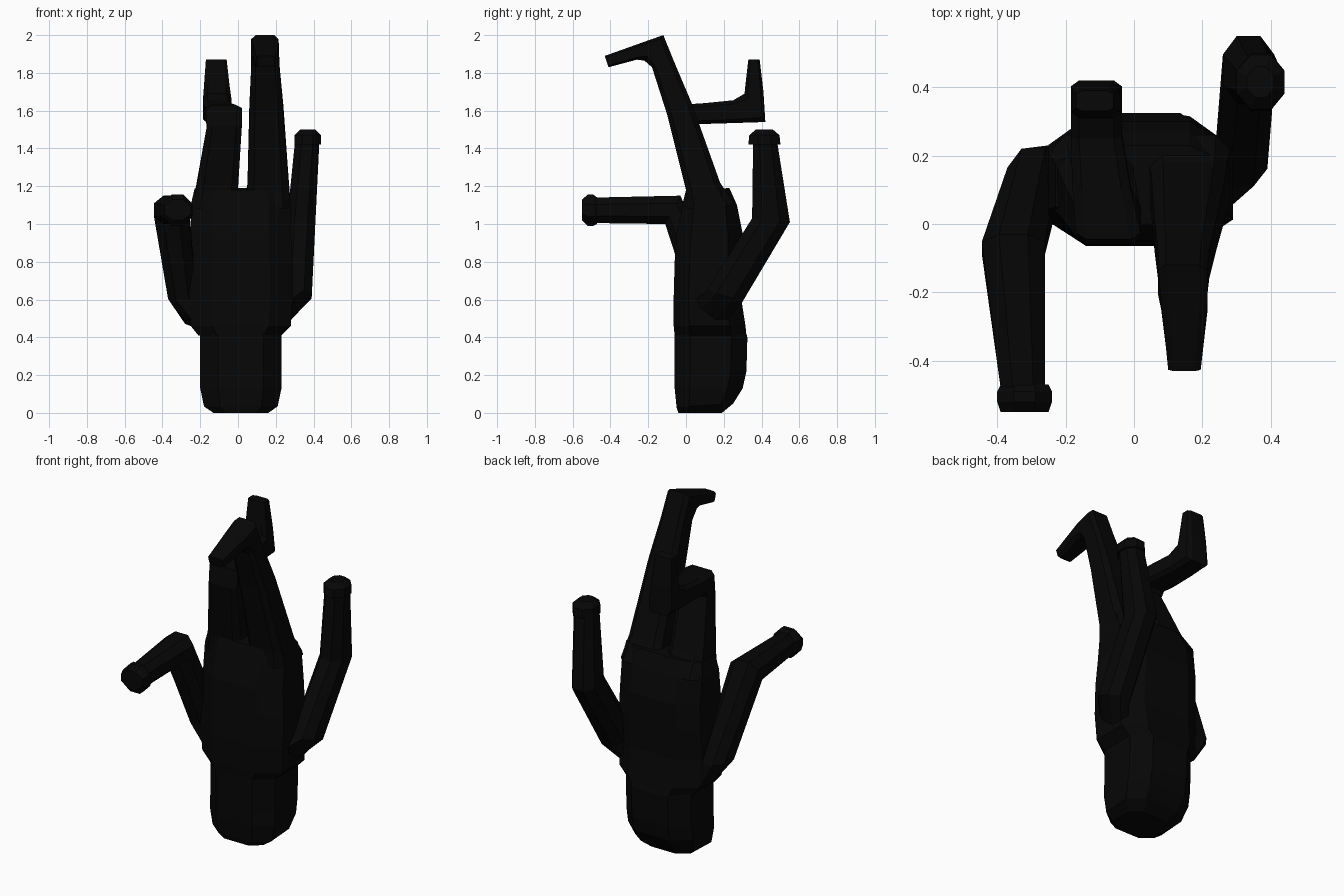
import bpy, bmesh

mat = bpy.data.materials.new("matte_black")
mat.diffuse_color = (0.002, 0.002, 0.002, 1)


def loft(name, rings, c=0.27):
    """Skin chamfered-rectangle rings: (x0, x1, yA, zA, yB, zB), A and B being
    the two edges of the section seen from the side."""
    outline = [(c, 0), (1 - c, 0), (1, c), (1, 1 - c),
               (1 - c, 1), (c, 1), (0, 1 - c), (0, c)]
    bm = bmesh.new()
    loops = []
    for x0, x1, ya, za, yb, zb in rings:
        loops.append([bm.verts.new((x0 + (x1 - x0) * u,
                                    ya + (yb - ya) * v,
                                    za + (zb - za) * v)) for u, v in outline])
    for a, b in zip(loops, loops[1:]):
        for i in range(8):
            j = (i + 1) % 8
            bm.faces.new((a[i], a[j], b[j], b[i]))
    bm.faces.new(loops[0])
    bm.faces.new(loops[-1])
    bmesh.ops.recalc_face_normals(bm, faces=bm.faces)
    mesh = bpy.data.meshes.new(name)
    bm.to_mesh(mesh)
    bm.free()
    mesh.materials.append(mat)
    ob = bpy.data.objects.new(name, mesh)
    bpy.context.collection.objects.link(ob)
    return ob


# Head block, at the bottom of the upside-down figure
loft("head", [
    (-.13, .16, -.04, 0, .19, 0),
    (-.18, .21, -.05, .03, .25, .05),
    (-.20, .23, -.06, .13, .30, .13),
    (-.20, .23, -.06, .22, .32, .22),
    (-.20, .23, -.06, .40, .325, .40),
    (-.21, .23, -.06, .45, .31, .45)], 0.22)

# Torso, shoulders to hips
loft("torso", [
    (-.21, .23, -.06, .41, .32, .41),
    (-.25, .28, -.065, .46, .315, .46),
    (-.26, .29, -.065, .62, .29, .62),
    (-.25, .29, -.06, .80, .30, .80),
    (-.25, .28, -.05, .95, .30, .95),
    (-.25, .28, -.02, 1.10, .27, 1.10),
    (-.23, .27, 0, 1.18, .23, 1.19)], 0.22)

# Straight leg with the foot pointing forward
loft("right_leg", [
    (.03, .28, 0, 1.08, .26, 1.10),
    (.05, .27, 0, 1.18, .18, 1.22),
    (.06, .24, -.10, 1.58, .03, 1.64),
    (.07, .22, -.18, 1.83, -.055, 1.84),
    (.07, .215, -.22, 1.865, -.12, 2.0),
    (.08, .215, -.26, 1.87, -.22, 1.965),
    (.10, .195, -.41, 1.83, -.43, 1.89)], 0.16)

# Leg bent back at the knee, foot pointing up
loft("left_leg", [
    (-.24, 0, 0, 1.08, .26, 1.10),
    (-.22, 0, 0, 1.18, .18, 1.22),
    (-.165, .02, -.06, 1.52, .055, 1.51),
    (-.17, .02, -.045, 1.63, .07, 1.53),
    (-.18, -.01, .10, 1.64, .11, 1.53),
    (-.185, -.035, .25, 1.655, .27, 1.535),
    (-.185, -.035, .31, 1.69, .42, 1.54),
    (-.18, -.045, .315, 1.74, .41, 1.70),
    (-.17, -.06, .33, 1.87, .39, 1.87)], 0.16)

# Arm bent backwards, forearm and hand pointing up
loft("right_arm", [
    (.20, .28, .03, .58, .20, .46),
    (.24, .39, .11, .65, .30, .59),
    (.26, .41, .35, 1.03, .55, 1.01),
    (.30, .43, .355, 1.42, .485, 1.42)])
loft("right_hand", [
    (.30, .44, .33, 1.42, .50, 1.42),
    (.30, .44, .335, 1.47, .495, 1.47),
    (.33, .41, .37, 1.50, .46, 1.50)], 0.3)

# Arm with the forearm and hand pointing forward
loft("left_arm", [
    (-.28, -.17, .02, .50, .23, .46),
    (-.37, -.22, .02, .60, .22, .61),
    (-.445, -.26, -.11, 1.0, -.03, 1.15),
    (-.39, -.26, -.48, 1.005, -.48, 1.14)])
loft("left_hand", [
    (-.39, -.25, -.47, 1.0, -.47, 1.14),
    (-.40, -.24, -.49, .99, -.49, 1.155),
    (-.40, -.24, -.52, .99, -.52, 1.155),
    (-.39, -.25, -.55, 1.02, -.55, 1.13)], 0.3)
